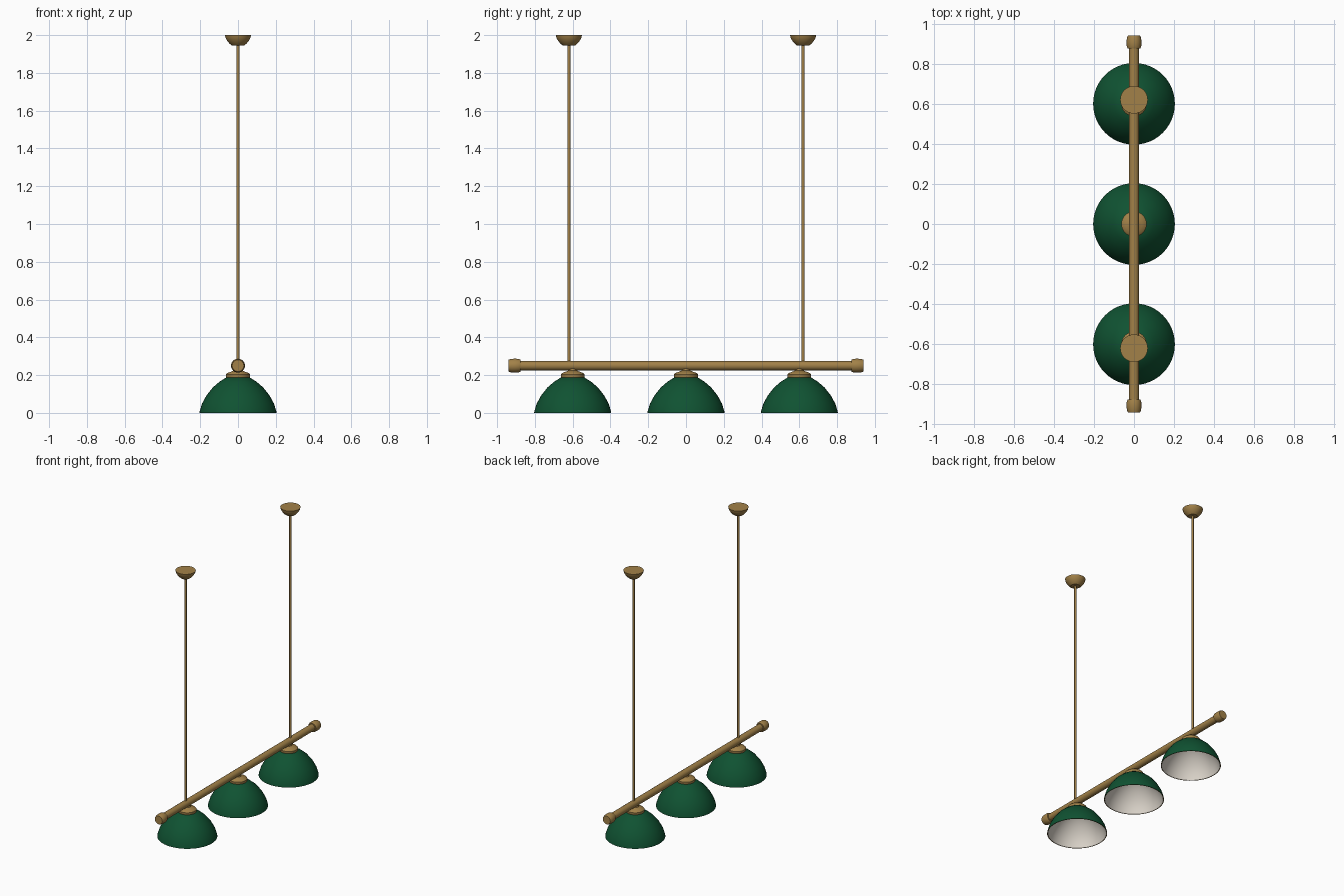
import bpy, bmesh, math
from mathutils import Matrix

if "Cube" in bpy.data.objects:
    bpy.data.objects.remove(bpy.data.objects["Cube"])


def material(name, rgb):
    m = bpy.data.materials.new(name)
    m.diffuse_color = (*rgb, 1)
    m.use_nodes = True
    m.node_tree.nodes["Principled BSDF"].inputs["Base Color"].default_value = m.diffuse_color
    return m


BRASS = material("brass", (0.36, 0.22, 0.065))
GREEN = material("dark green", (0.005, 0.085, 0.032))
CREAM = material("warm white", (0.72, 0.67, 0.60))


def lathe(name, profile, loc, sides=32, mats=(BRASS,), bands=None, rot=None, angle=35):
    """Spin (radius, height) points about z; bands gives a material per profile segment."""
    bm = bmesh.new()
    rings = []
    for r, z in profile:
        if r == 0:
            rings.append([bm.verts.new((0, 0, z))] * sides)
        else:
            rings.append([bm.verts.new((r * math.cos(2 * math.pi * i / sides),
                                        r * math.sin(2 * math.pi * i / sides), z))
                          for i in range(sides)])
    for k in range(len(rings) - 1):
        a, b = rings[k], rings[k + 1]
        for i in range(sides):
            j = (i + 1) % sides
            quad = list(dict.fromkeys((a[i], a[j], b[j], b[i])))
            f = bm.faces.new(quad)
            f.material_index = bands[k] if bands else 0
    if rot:
        bm.transform(rot)
    me = bpy.data.meshes.new(name)
    bm.to_mesh(me)
    bm.free()
    for m in mats:
        me.materials.append(m)
    ob = bpy.data.objects.new(name, me)
    ob.location = loc
    bpy.context.collection.objects.link(ob)
    bpy.ops.object.select_all(action='DESELECT')
    ob.select_set(True)
    bpy.context.view_layer.objects.active = ob
    bpy.ops.object.shade_smooth_by_angle(angle=math.radians(angle))
    return ob


BAR_Z = 0.25

# horizontal bar along y
along_y = Matrix.Rotation(-math.pi / 2, 4, 'X')
lathe("main_bar", [(0, -0.9), (0.025, -0.9), (0.025, 0.9), (0, 0.9)],
      (0, 0, BAR_Z), 16, rot=along_y)

# shades: inner lining, brass rim, green outside
outer = [(0.204, 0.0), (0.202, 0.012), (0.190, 0.05), (0.167, 0.092),
         (0.134, 0.134), (0.098, 0.165), (0.058, 0.19)]
inner = [(r - 0.005, max(z - 0.004, 0)) for r, z in outer]
shade = [(0, inner[-1][1])] + inner[::-1] + outer + [(0, outer[-1][1])]
n = len(inner)
bands = [1] * n + [2] + [0] * n
for label, y in (("front", -0.6), ("middle", 0), ("back", 0.6)):
    lathe(label + "_shade", shade, (0, y, 0), 48, (GREEN, CREAM, BRASS), bands)
    # collar joining the shade to the bar
    lathe(label + "_collar",
          [(0, 0.183), (0.060, 0.183), (0.063, 0.19), (0.063, 0.204), (0.056, 0.211),
           (0.040, 0.217), (0.022, 0.224), (0.018, 0.24), (0, 0.24)], (0, y, 0))

for label, s in (("front", -1), ("back", 1)):
    # bar end knob
    lathe(label + "_end_cap",
          [(0, 0.876), (0.032, 0.876), (0.036, 0.886), (0.037, 0.905),
           (0.036, 0.926), (0.031, 0.94), (0, 0.94)],
          (0, 0, BAR_Z), 24, rot=Matrix.Rotation(-s * math.pi / 2, 4, 'X'))
    # suspension rod
    lathe(label + "_rod", [(0, BAR_Z), (0.008, BAR_Z), (0.008, 1.96), (0, 1.96)],
          (0, s * 0.62, 0), 12)
    # ceiling canopy
    lathe(label + "_ceiling_canopy",
          [(0, 1.945), (0.032, 1.945), (0.045, 1.955), (0.058, 1.971),
           (0.066, 1.986), (0.069, 2.0), (0, 2.0)], (0, s * 0.62, 0))
